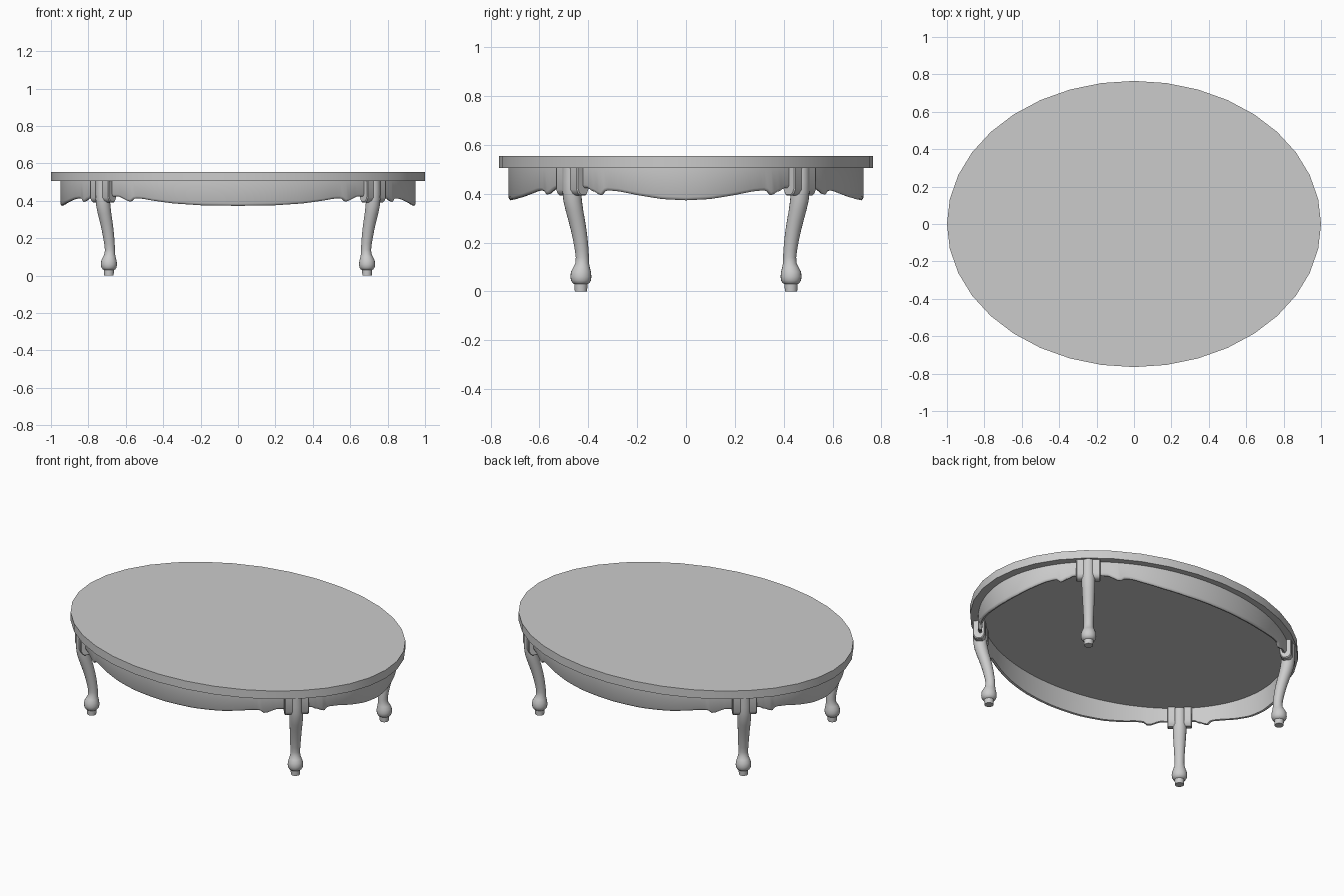
import bpy, bmesh, math
from mathutils import Vector, Matrix

if "Cube" in bpy.data.objects:
    bpy.data.objects.remove(bpy.data.objects["Cube"], do_unlink=True)

grey = bpy.data.materials.new("plain grey")
grey.use_nodes = True
grey.diffuse_color = (0.6, 0.6, 0.6, 1)
grey.node_tree.nodes["Principled BSDF"].inputs["Base Color"].default_value = (0.6, 0.6, 0.6, 1)


def finish(bm, name, angle=40):
    bmesh.ops.recalc_face_normals(bm, faces=bm.faces)
    mesh = bpy.data.meshes.new(name)
    bm.to_mesh(mesh)
    bm.free()
    mesh.materials.append(grey)
    ob = bpy.data.objects.new(name, mesh)
    bpy.context.collection.objects.link(ob)
    bpy.ops.object.select_all(action='DESELECT')
    ob.select_set(True)
    bpy.context.view_layer.objects.active = ob
    bpy.ops.object.shade_smooth_by_angle(angle=math.radians(angle))
    return ob


def interp(points, v):
    for (a, za), (b, zb) in zip(points, points[1:]):
        if v <= b:
            f = (v - a) / (b - a)
            return za + (zb - za) * f * f * (3 - 2 * f) if b - a < 0.06 else za + (zb - za) * f
    return points[-1][1]


def bridge(bm, a, b):
    n = len(a)
    for i in range(n):
        j = (i + 1) % n
        bm.faces.new((a[i], a[j], b[j], b[i]))


# Oval table top
TOP, UNDER = 0.555, 0.505
bm = bmesh.new()
bmesh.ops.create_cone(bm, cap_ends=True, segments=36, radius1=1, radius2=1, depth=TOP - UNDER,
                      matrix=Matrix.Translation((0, 0, (TOP + UNDER) / 2)) @ Matrix.Diagonal((1, 0.765, 1, 1)))
finish(bm, "table_top")

# Scalloped apron: lower edge heights along the long and short sides
RX, RY = 0.95, 0.727
LEG_T = math.radians(40.8)
long_edge = [(0, .373), (.2, .376), (.35, .386), (.46, .401), (.52, .412), (.555, .413),
             (.585, .394), (.61, .407), (.64, .422), (.75, .422)]
short_edge = [(0, .373), (.1, .378), (.2, .394), (.28, .41), (.33, .414),
              (.352, .393), (.385, .41), (.41, .424), (.5, .424)]


def edge_height(t):
    c, s = abs(math.cos(t)), abs(math.sin(t))
    if math.atan2(s, c) > LEG_T:
        return interp(long_edge, RX * c)
    return interp(short_edge, RY * s)


bm = bmesh.new()
N = 288
loops = []
# (inset, lift above the lower edge); None lifts to the underside of the top
for inset, lift in ((0, None), (0, .012), (.005, .003), (.01, 0), (.02, .003), (.025, None)):
    ring = []
    for i in range(N):
        t = math.tau * i / N
        z = UNDER if lift is None else edge_height(t) + lift
        ring.append(bm.verts.new(((RX - inset) * math.cos(t), (RY - inset) * math.sin(t), z)))
    loops.append(ring)
for a, b in zip(loops, loops[1:] + loops[:1]):
    bridge(bm, a, b)
finish(bm, "apron")

# Cabriole legs: outward offset, height, radius
stations = [(0, 0, .025), (0, .03, .027), (0, .034, .034), (0, .045, .041), (0, .06, .043),
            (0, .08, .041), (-.003, .098, .034), (-.007, .115, .028), (-.008, .14, .027),
            (-.004, .17, .028), (.003, .21, .030), (.012, .25, .032), (.023, .29, .034),
            (.035, .33, .036), (.045, .37, .038), (.05, .41, .038), (.052, .45, .037),
            (.052, UNDER, .037)]
OUT = Vector((0.66, 0.75, 0)).normalized()
SIDE = Vector((-OUT.y, OUT.x, 0))
FOOT = Vector((0.69, 0.43, 0))


def leg(sx, sy, name):
    flip = Matrix.Diagonal((sx, sy, 1, 1))
    bm = bmesh.new()
    rings = []
    for off, z, r in stations:
        centre = FOOT + OUT * off + Vector((0, 0, z))
        rings.append([bm.verts.new(flip @ (centre + Vector((r * math.cos(a), r * math.sin(a), 0))))
                      for a in (math.tau * i / 20 for i in range(20))])
    for a, b in zip(rings, rings[1:]):
        bridge(bm, a, b)
    bm.faces.new(rings[0])
    bm.faces.new(rings[-1])
    finish(bm, name + "_leg", 50)

    # Pair of rounded bracket ears beside the knee
    bm = bmesh.new()
    for s in (-1, 1):
        low, depth, inner, outer = 0.392, 0.033, 0.025, 0.068
        profile = [(-depth, UNDER), (-depth, low + .03), (-depth + .008, low + .012), (-.015, low),
                   (.012, low), (depth - .008, low + .008), (depth, low + .025), (depth, UNDER)]
        caps = []
        for w in (inner, outer - .005, outer):
            shrink = 0.88 if w == outer else 1
            caps.append([bm.verts.new(flip @ (FOOT + OUT * (.046 + r * shrink) + SIDE * (s * w)
                                              + Vector((0, 0, UNDER + (z - UNDER) * (1 - (1 - shrink) / 3)))))
                         for r, z in profile])
        bridge(bm, caps[0], caps[1])
        bridge(bm, caps[1], caps[2])
        bm.faces.new(caps[0])
        bm.faces.new(caps[2])
    finish(bm, name + "_leg_brackets", 35)


for sx, lr in ((1, "left"), (-1, "right")):
    for sy, fb in ((-1, "front"), (1, "back")):
        leg(sx, sy, fb + "_" + lr)
